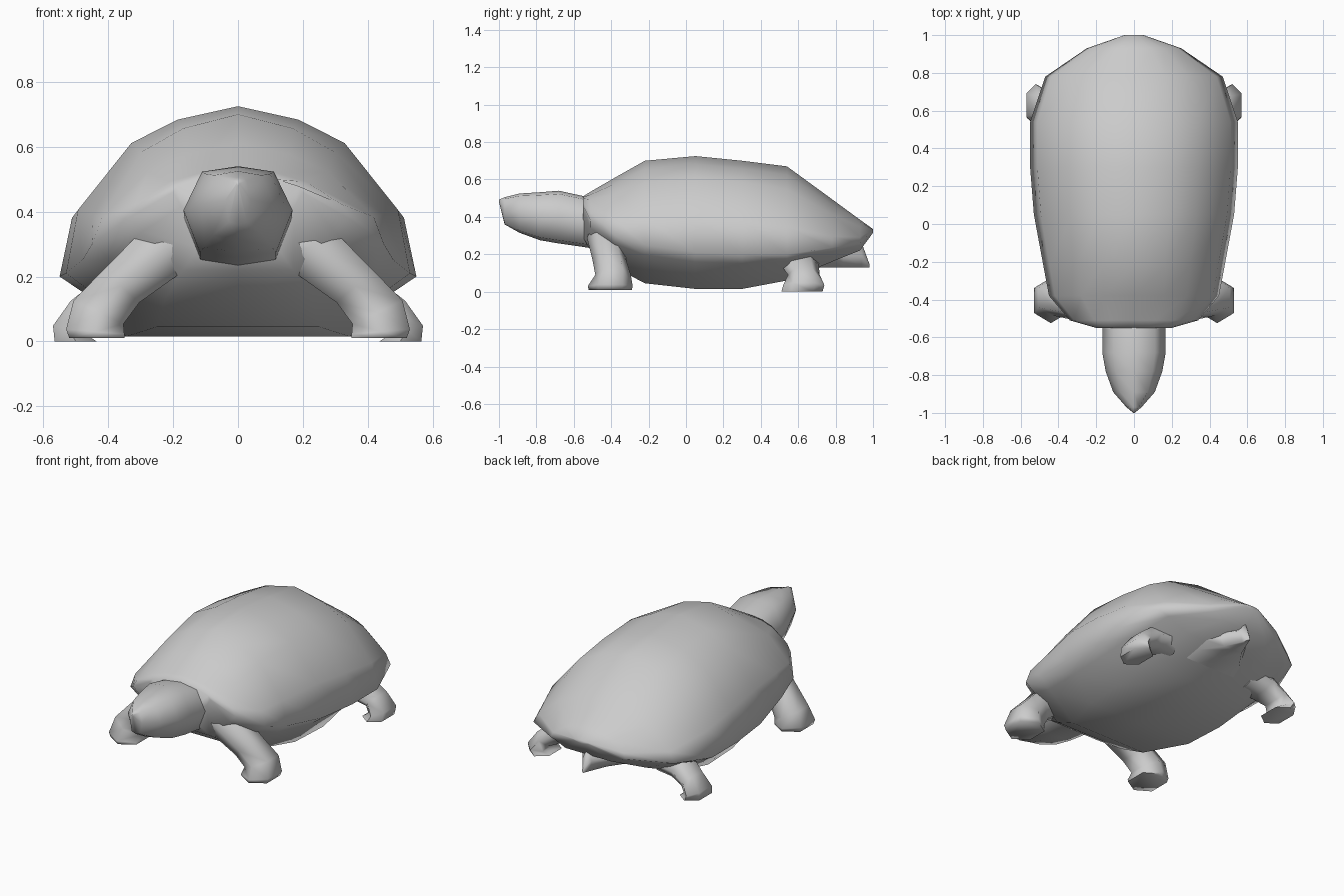
import bpy, bmesh, math
from mathutils import Vector

if "Cube" in bpy.data.objects:
    bpy.data.objects.remove(bpy.data.objects["Cube"])


def loft(name, rings, angle=80):
    """Skin a list of equal-length closed rings and cap both ends."""
    bm = bmesh.new()
    loops = [[bm.verts.new(p) for p in ring] for ring in rings]
    n = len(loops[0])
    for a, b in zip(loops, loops[1:]):
        for i in range(n):
            j = (i + 1) % n
            bm.faces.new((a[i], a[j], b[j], b[i]))
    bm.faces.new(loops[0])
    bm.faces.new(loops[-1])
    bmesh.ops.remove_doubles(bm, verts=bm.verts, dist=0.0005)
    bmesh.ops.recalc_face_normals(bm, faces=bm.faces)
    mesh = bpy.data.meshes.new(name)
    bm.to_mesh(mesh)
    bm.free()
    ob = bpy.data.objects.new(name, mesh)
    bpy.context.collection.objects.link(ob)
    bpy.ops.object.select_all(action='DESELECT')
    ob.select_set(True)
    bpy.context.view_layer.objects.active = ob
    bpy.ops.object.shade_smooth_by_angle(angle=math.radians(angle))
    return ob


def mirrored_ring(half, y):
    """Close a half profile of (x, z) points, top to bottom, across x = 0."""
    return [(x, y, z) for x, z in half] + [(-x, y, z) for x, z in reversed(half) if x > 0]


# Shell and belly: y, half width, top z, rim z, belly z, dome hollowness, belly width ratio
shell_sections = [
    (-0.55, 0.20, 0.51, 0.46, 0.29, 1, 0.6), (-0.51, 0.34, 0.535, 0.38, 0.22, 1.3, 0.5),
    (-0.38, 0.45, 0.61, 0.30, 0.13, 1.35, 0.5), (-0.22, 0.48, 0.70, 0.25, 0.045, 1.2, 0.52),
    (0.05, 0.53, 0.725, 0.21, 0.015, 1, 0.65), (0.30, 0.55, 0.70, 0.20, 0.015, 1.05, 0.65),
    (0.54, 0.55, 0.67, 0.20, 0.06, 1.2, 0.6), (0.78, 0.47, 0.495, 0.235, 0.16, 1.5, 0.6),
    (0.93, 0.25, 0.385, 0.26, 0.22, 1.4, 0.6), (1.00, 0.05, 0.335, 0.325, 0.315, 1, 0.6),
]
dome = [(0, 1), (0.35, 0.92), (0.62, 0.78), (0.93, 0.38), (1, 0)]
rings = []
for y, w, top, rim, belly, hollow, bw in shell_sections:
    half = [(u * w, rim + v ** hollow * (top - rim)) for u, v in dome]
    half += [(0.87 * w, rim - 0.26 * (rim - belly)), (bw * w, belly), (0, belly)]
    rings.append(mirrored_ring(half, y))
loft("shell", rings, 75)

# Head and neck: y, half width, top z, bottom z
head_sections = [
    (-0.30, 0.20, 0.46, 0.18), (-0.52, 0.165, 0.505, 0.235), (-0.68, 0.168, 0.54, 0.258),
    (-0.78, 0.15, 0.532, 0.275), (-0.89, 0.11, 0.525, 0.315), (-0.97, 0.04, 0.505, 0.36),
    (-1.00, 0.004, 0.492, 0.48),
]
rings = []
for y, w, top, bot in head_sections:
    h = top - bot
    rings.append(mirrored_ring([(0, top), (0.66 * w, top - 0.06 * h), (w, bot + 0.52 * h),
                                (0.70 * w, bot + 0.06 * h), (0, bot)], y))
loft("head", rings)


def leg(name, side, sections):
    """Six-sided limb; each section is centre, half depth in y, half thickness, tilt."""
    rings = []
    for (x, y, z), hy, ht, tilt in sections:
        t = math.radians(tilt)
        d = Vector((math.cos(t), 0, math.sin(t)))
        ring = []
        for a, b in ((-0.55, 1), (0.55, 1), (1, 0), (0.55, -1), (-0.55, -1), (-1, 0)):
            p = Vector((x, y + a * hy, z)) + d * (b * ht)
            ring.append((side * p.x, p.y, p.z))
        rings.append(ring)
    loft(name, rings)


front = [((0.11, -0.38, 0.34), 0.13, 0.10, 60), ((0.22, -0.43, 0.29), 0.10, 0.09, 50),
         ((0.36, -0.41, 0.17), 0.09, 0.075, 42), ((0.43, -0.39, 0.09), 0.095, 0.085, 25),
         ((0.44, -0.405, 0.03), 0.12, 0.09, 5), ((0.435, -0.405, 0.01), 0.115, 0.085, 0)]
hind = [((0.28, 0.58, 0.16), 0.13, 0.07, 75), ((0.40, 0.61, 0.14), 0.10, 0.06, 60),
        ((0.48, 0.63, 0.09), 0.085, 0.05, 45), ((0.52, 0.63, 0.035), 0.11, 0.052, 15),
        ((0.50, 0.62, 0.0), 0.11, 0.065, 0)]
for side, label in ((-1, "left"), (1, "right")):
    leg("front_leg_" + label, side, front)
    leg("hind_leg_" + label, side, hind)

# Tail, widening into the rump under the rear rim: y, half width, top z, bottom z
tail = [(0.52, 0.34, 0.25, 0.06), (0.72, 0.24, 0.27, 0.13), (0.84, 0.10, 0.27, 0.13),
        (0.94, 0.03, 0.26, 0.13), (0.98, 0.005, 0.15, 0.13)]
loft("tail", [mirrored_ring([(0, t), (w, (t + b) / 2), (0.6 * w, b), (0, b)], y)
              for y, w, t, b in tail])
